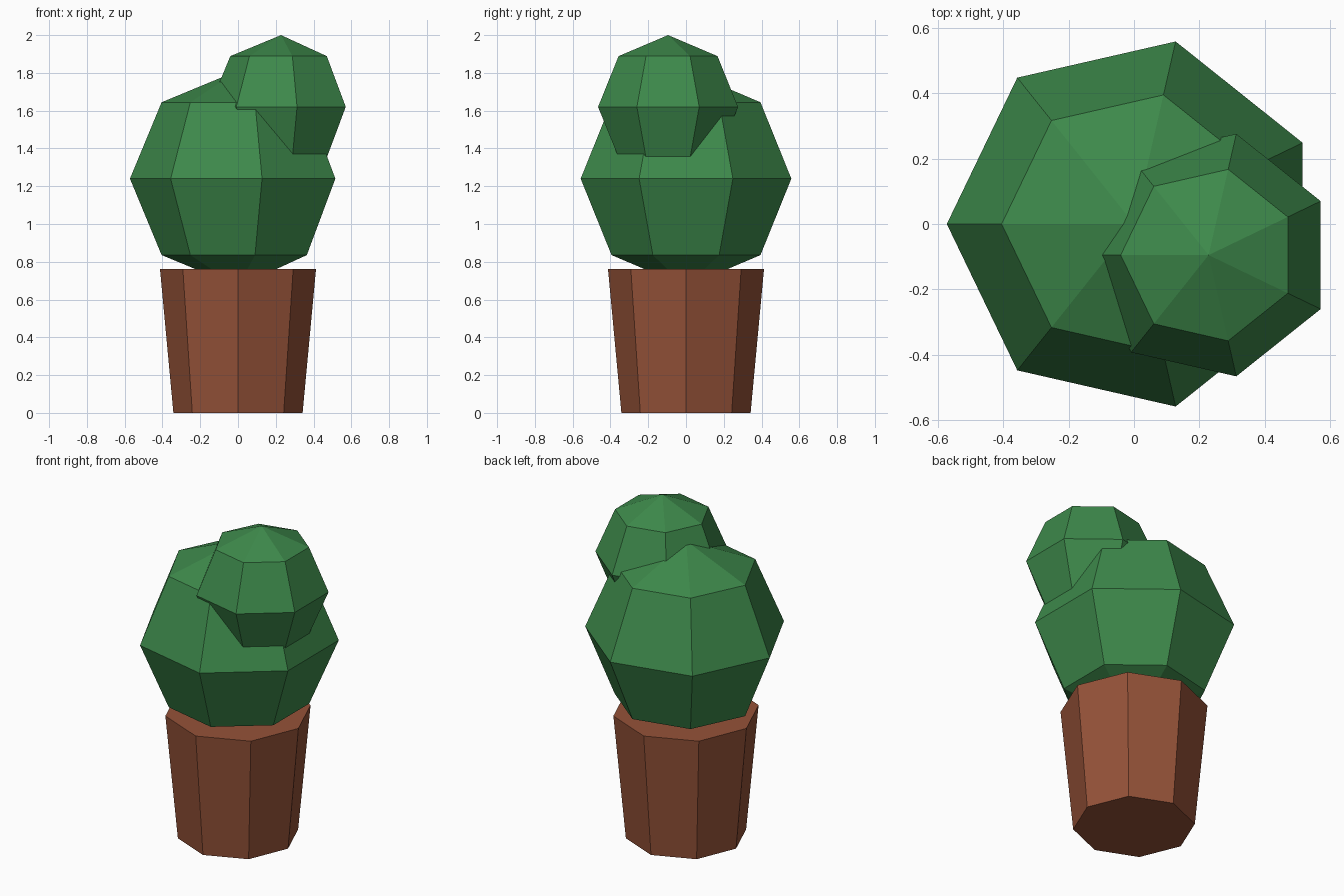
import bpy
import bmesh
from math import pi, sin, cos
from mathutils import Vector

if "Cube" in bpy.data.objects:
    bpy.data.objects.remove(bpy.data.objects["Cube"], do_unlink=True)


def make_material(name, color):
    mat = bpy.data.materials.new(name)
    mat.use_nodes = True
    mat.diffuse_color = color
    mat.node_tree.nodes["Principled BSDF"].inputs["Base Color"].default_value = color
    return mat


def revolve(name, profile, sides, location, mat):
    """Spin an (radius, height) profile, starting on the -x side, into a faceted solid."""
    bm = bmesh.new()
    points = [bm.verts.new((-r, 0, z)) for r, z in profile]
    edges = [bm.edges.new(pair) for pair in zip(points, points[1:])]
    bmesh.ops.spin(bm, geom=points + edges, cent=(0, 0, 0), axis=(0, 0, 1),
                   angle=2 * pi, steps=sides)
    bmesh.ops.remove_doubles(bm, verts=bm.verts, dist=0.0005)
    # close any open ends
    rims = [e for e in bm.edges if e.is_boundary]
    if rims:
        bmesh.ops.holes_fill(bm, edges=rims, sides=0)
    bmesh.ops.recalc_face_normals(bm, faces=bm.faces)
    mesh = bpy.data.meshes.new(name)
    bm.to_mesh(mesh)
    bm.free()
    mesh.materials.append(mat)
    obj = bpy.data.objects.new(name, mesh)
    obj.location = Vector(location)
    bpy.context.collection.objects.link(obj)
    return obj


def ball_profile(radius, rings=4):
    return [(radius * sin(pi * i / rings), -radius * cos(pi * i / rings))
            for i in range(rings + 1)]


terracotta = make_material("terracotta", (0.30, 0.085, 0.04, 1))
leaf_green = make_material("leaf green", (0.047, 0.25, 0.07, 1))

# Tapered eight-sided pot with flat ends
revolve("pot", [(0.342, 0), (0.413, 0.762)], 8, (0, 0, 0), terracotta)

# Large and small seven-sided foliage balls
revolve("large_foliage", ball_profile(0.572), 7, (0, 0, 1.24), leaf_green)
revolve("small_foliage", ball_profile(0.38), 7, (0.228, -0.095, 1.62), leaf_green)
